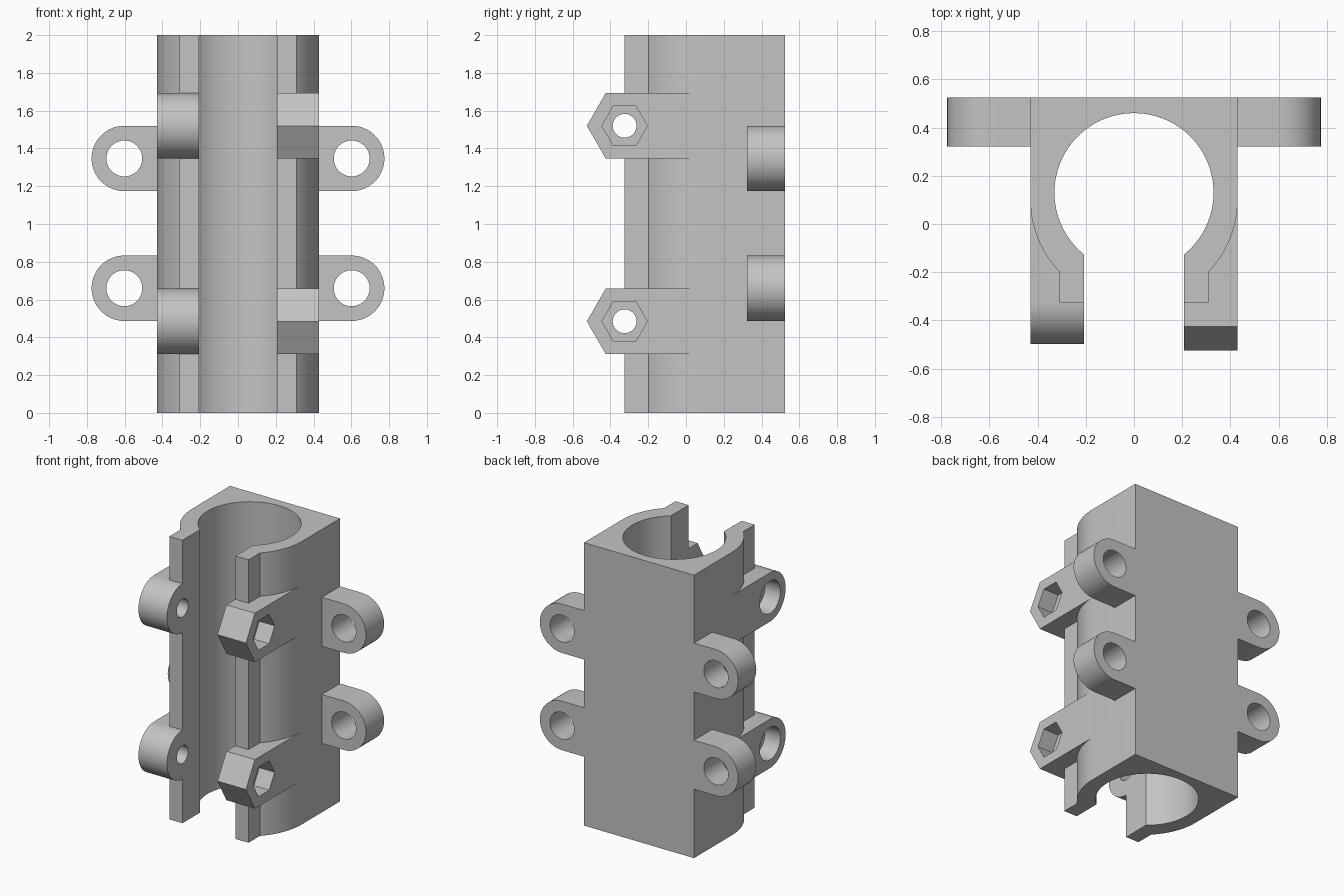
import bpy, bmesh, math
from mathutils import Vector

if "Cube" in bpy.data.objects:
    bpy.data.objects.remove(bpy.data.objects["Cube"])

BORE_Y, BORE_R = 0.13, 0.33      # bore centre and radius
SIDE, BACK, FRONT = 0.43, 0.525, -0.325
SLOT = 0.207                     # half width of the front slot
LUG_R = 0.173
CLAMP_Z = (0.485, 1.52)
MOUNT_Z = (0.66, 1.347)

grey = bpy.data.materials.new("grey plastic")
grey.diffuse_color = (0.55, 0.55, 0.55, 1)
grey.use_nodes = True
grey.node_tree.nodes["Principled BSDF"].inputs["Base Color"].default_value = grey.diffuse_color


def prism(name, points, depth):
    """Extrude a closed loop of 3D points along the depth vector."""
    bm = bmesh.new()
    face = bm.faces.new([bm.verts.new(p) for p in points])
    new = bmesh.ops.extrude_face_region(bm, geom=[face])["geom"]
    bmesh.ops.translate(bm, vec=Vector(depth),
                        verts=[g for g in new if isinstance(g, bmesh.types.BMVert)])
    bmesh.ops.recalc_face_normals(bm, faces=bm.faces)
    mesh = bpy.data.meshes.new(name)
    bm.to_mesh(mesh)
    bm.free()
    mesh.materials.append(grey)
    obj = bpy.data.objects.new(name, mesh)
    bpy.context.collection.objects.link(obj)
    return obj


def arc(cu, cv, r, start, end, n):
    """Points on an arc, angles in degrees, both ends included."""
    return [(cu + r * math.cos(math.radians(start + (end - start) * i / n)),
             cv + r * math.sin(math.radians(start + (end - start) * i / n)))
            for i in range(n + 1)]


def ring(cu, cv, r, n):
    return arc(cu, cv, r, 0, 360, n)[:-1]


def along_x(name, pts, x0, x1):
    return prism(name, [(x0, y, z) for y, z in pts], (x1 - x0, 0, 0))


def along_y(name, pts, y0, y1):
    return prism(name, [(x, y0, z) for x, z in pts], (0, y1 - y0, 0))


def along_z(name, pts, z0, z1):
    return prism(name, [(x, y, z0) for x, y in pts], (0, 0, z1 - z0))


def combine(target, tool, operation):
    mod = target.modifiers.new(operation, 'BOOLEAN')
    mod.operation, mod.solver, mod.object = operation, 'EXACT', tool
    bpy.context.view_layer.objects.active = target
    bpy.ops.object.modifier_apply(modifier=mod.name)
    bpy.data.objects.remove(tool, do_unlink=True)


# Main block: flat back and sides, rounded shoulders, front flanges
shoulder = arc(0, 0.10, SIDE, 0, -43.9, 14)
half = [(SIDE, BACK)] + shoulder + [(0.31, FRONT)]
outline = half + [(-x, y) for x, y in reversed(half)]
body = along_z("clamp_bracket", outline, 0, 2)

# Clamp lugs: hexagonal end on the right, round end on the left
for z in CLAMP_Z:
    hexagon = ring(FRONT, z, 0.2, 6)
    right = [(0.09, z - LUG_R), (0.09, z + LUG_R)] + hexagon[2:5]
    left = [(0.09, z - LUG_R), (0.09, z + LUG_R)] + arc(FRONT, z, LUG_R, 90, 270, 32)
    # the hexagon's flat top meets the arm, so only its front corners are used
    combine(body, along_x("hex_lug", right, 0.15, SIDE), 'UNION')
    combine(body, along_x("round_lug", left, -SIDE, -0.15), 'UNION')

# Mounting ears at the back
for s in (-1, 1):
    for z in MOUNT_Z:
        pts = [(0.36, z - LUG_R)] + arc(0.602, z, LUG_R, -90, 90, 32) + [(0.36, z + LUG_R)]
        ear = along_y("mounting_ear", [(s * x, v) for x, v in pts], 0.322, BACK)
        combine(body, ear, 'UNION')
        hole = along_y("mounting_hole", ring(s * 0.602, z, 0.095, 48), 0.2, 0.7)
        combine(body, hole, 'DIFFERENCE')

# Bore and front slot
combine(body, along_z("bore", ring(0, BORE_Y, BORE_R, 96), -0.1, 2.1), 'DIFFERENCE')
slot = [(-SLOT, -0.7), (SLOT, -0.7), (SLOT, 0.0), (-SLOT, 0.0)]
combine(body, along_z("slot", slot, -0.1, 2.1), 'DIFFERENCE')

# Screw holes with a nut pocket on the right and a head recess on the left
for z in CLAMP_Z:
    combine(body, along_x("screw_hole", ring(FRONT, z, 0.063, 40), -0.6, 0.6), 'DIFFERENCE')
    combine(body, along_x("nut_pocket", ring(FRONT, z, 0.12, 6), 0.31, 0.6), 'DIFFERENCE')
    combine(body, along_x("head_recess", ring(FRONT, z, 0.115, 40), -0.6, -0.31), 'DIFFERENCE')

# Smooth the round surfaces, keep the edges crisp
bpy.ops.object.select_all(action='DESELECT')
body.select_set(True)
bpy.context.view_layer.objects.active = body
bpy.ops.object.shade_smooth_by_angle(angle=math.radians(25))
